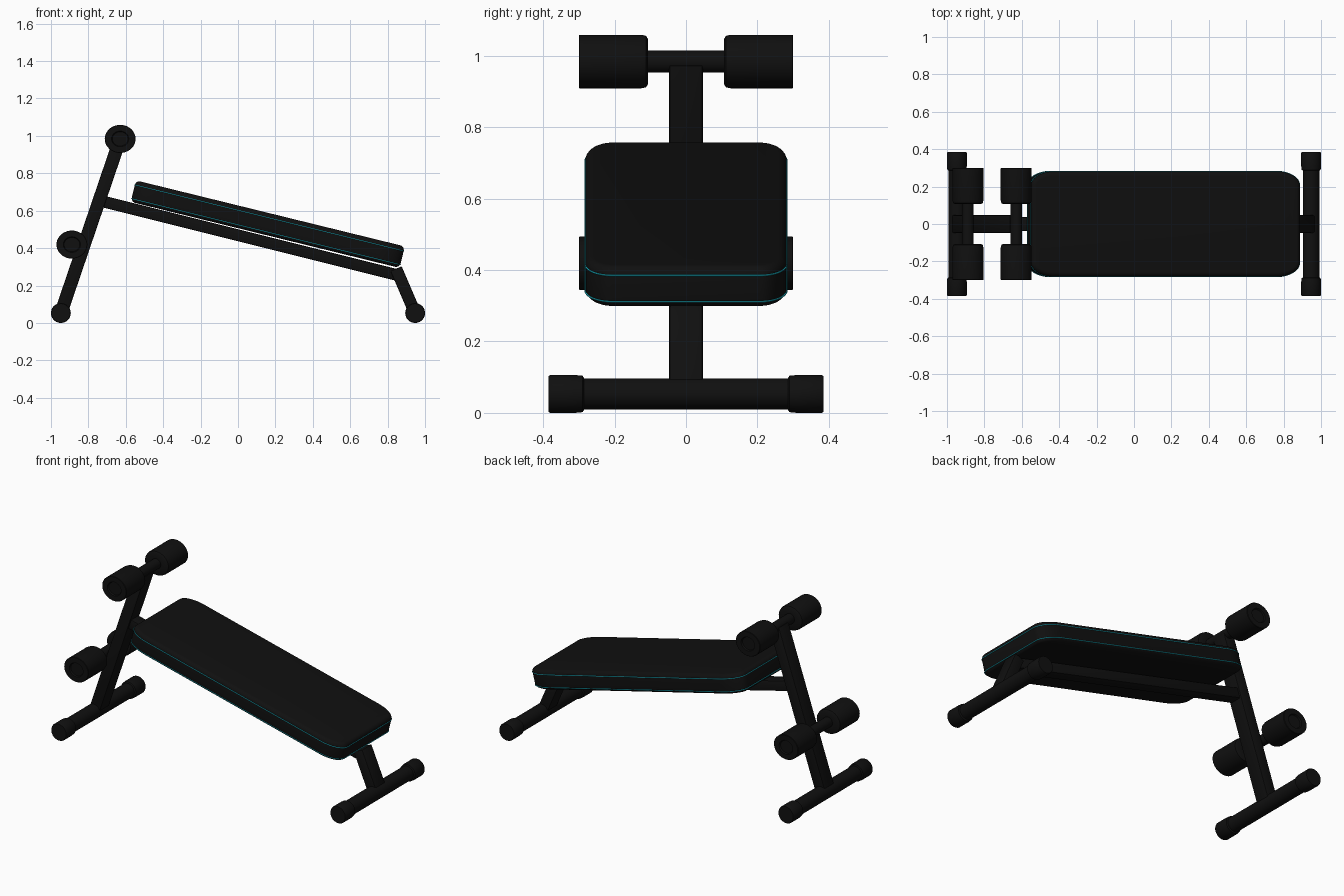
import bpy, bmesh, math
from mathutils import Matrix, Vector

if "Cube" in bpy.data.objects:
    bpy.data.objects.remove(bpy.data.objects["Cube"])


def material(name, color):
    m = bpy.data.materials.new(name)
    m.use_nodes = True
    m.diffuse_color = (*color, 1)
    bsdf = next(n for n in m.node_tree.nodes if n.type == 'BSDF_PRINCIPLED')
    bsdf.inputs["Base Color"].default_value = (*color, 1)
    return m


BLACK = material("matte black", (0.005, 0.005, 0.005))
CYAN = material("cyan piping", (0.01, 0.45, 0.55))


def finish(name, bm, mat, angle=40):
    bmesh.ops.recalc_face_normals(bm, faces=bm.faces)
    mesh = bpy.data.meshes.new(name)
    bm.to_mesh(mesh)
    bm.free()
    mesh.materials.append(mat)
    ob = bpy.data.objects.new(name, mesh)
    bpy.context.collection.objects.link(ob)
    bpy.ops.object.select_all(action='DESELECT')
    ob.select_set(True)
    bpy.context.view_layer.objects.active = ob
    bpy.ops.object.shade_smooth_by_angle(angle=math.radians(angle))
    return ob


def stack(bm, rings):
    """Skin a list of closed rings and cap both ends."""
    loops = [[bm.verts.new(p) for p in ring] for ring in rings]
    n = len(loops[0])
    for a, b in zip(loops, loops[1:]):
        for i in range(n):
            bm.faces.new((a[i], a[(i + 1) % n], b[(i + 1) % n], b[i]))
    bm.faces.new(loops[0])
    bm.faces.new(loops[-1])


def lathe(name, x, z, profile, stretch=1.0, side=1, sides=40):
    """Round part about an axis along y; profile holds (y, radius)."""
    bm = bmesh.new()
    turn = [math.tau * i / sides for i in range(sides)]
    stack(bm, [[(x + r * stretch * math.cos(t), side * y, z + r * math.sin(t)) for t in turn]
               for y, r in profile])
    return finish(name, bm, BLACK)


def bar(name, start, end, thick, width):
    """Box tube between two points of the xz plane."""
    dx, dz = end[0] - start[0], end[1] - start[1]
    bm = bmesh.new()
    bmesh.ops.create_cube(bm, size=1)
    bmesh.ops.scale(bm, vec=(math.hypot(dx, dz), width, thick), verts=bm.verts)
    bmesh.ops.bevel(bm, geom=list(bm.edges), offset=0.006, segments=2,
                    profile=0.5, affect='EDGES')
    mid = Vector(((start[0] + end[0]) / 2, 0, (start[1] + end[1]) / 2))
    bm.transform(Matrix.Translation(mid) @ Matrix.Rotation(-math.atan2(dz, dx), 4, 'Y'))
    return finish(name, bm, BLACK)


# Frame
FOOT_X, FOOT_Z = 0.947, 0.053
UPPER, LOWER = (-0.63, 0.984), (-0.888, 0.419)
bar("upright", (-FOOT_X, FOOT_Z), UPPER, 0.07, 0.094)
bar("main_beam", (-0.72, 0.649), (0.86, 0.254), 0.062, 0.075)
bar("rear_leg", (0.845, 0.29), (FOOT_X, FOOT_Z), 0.065, 0.094)

# Floor tubes with end caps
for end, x in (("front", -FOOT_X), ("rear", FOOT_X)):
    lathe(end + "_foot_tube", x, FOOT_Z, [(-0.37, 0.044), (0.37, 0.044)])
    for label, s in (("left", 1), ("right", -1)):
        lathe(f"{end}_foot_cap_{label}", x, FOOT_Z,
              [(0.285, 0.044), (0.29, 0.051), (0.31, 0.053), (0.38, 0.053), (0.385, 0.05)], side=s)

# Foam rollers on their axles
for level, (x, z) in (("upper", UPPER), ("lower", LOWER)):
    lathe(level + "_axle", x, z, [(-0.29, 0.031), (0.29, 0.031)])
    for label, s in (("left", 1), ("right", -1)):
        lathe(f"{level}_roller_{label}", x, z,
              [(0.107, 0.03), (0.107, 0.064), (0.112, 0.072), (0.125, 0.075), (0.298, 0.075),
               (0.3, 0.073), (0.3, 0.042), (0.292, 0.038)], stretch=1.1, side=s)

# Padded board, built flat and then tilted into place
LENGTH, WIDTH, HEIGHT, EDGE = 1.48, 0.564, 0.118, 0.025
TILT = Matrix.Translation((0.145, 0, 0.471)) @ Matrix.Rotation(math.radians(13.8), 4, 'Y')


def outline(inset, h, rx=0.13, ry=0.075, steps=12):
    ring = []
    for q in range(4):
        sx, sy = ((1, 1), (-1, 1), (-1, -1), (1, -1))[q]
        for i in range(steps + 1):
            t = math.pi / 2 * (q + i / steps)
            ring.append((sx * (LENGTH / 2 - rx) + (rx - inset) * math.cos(t),
                         sy * (WIDTH / 2 - ry) + (ry - inset) * math.sin(t), h))
    return ring


arc = [math.pi / 2 * i / 6 for i in range(7)]
lower = [(EDGE * (1 - math.sin(a)), EDGE * (1 - math.cos(a))) for a in arc]
rings = lower + [(i, HEIGHT - h) for i, h in reversed(lower)]
bm = bmesh.new()
stack(bm, [outline(i, h) for i, h in rings])
bm.transform(TILT)
finish("board_pad", bm, BLACK)

# Piping around both rims of the pad
for name, h in (("lower_piping", EDGE * 0.7), ("upper_piping", HEIGHT - EDGE)):
    curve = bpy.data.curves.new(name, 'CURVE')
    curve.dimensions = '3D'
    curve.bevel_depth = 0.0025
    curve.bevel_resolution = 1
    pts = outline(0, h)
    spline = curve.splines.new('POLY')
    spline.points.add(len(pts) - 1)
    for p, co in zip(spline.points, pts):
        p.co = (*co, 1)
    spline.use_cyclic_u = True
    curve.materials.append(CYAN)
    ob = bpy.data.objects.new(name, curve)
    ob.matrix_world = TILT
    bpy.context.collection.objects.link(ob)
